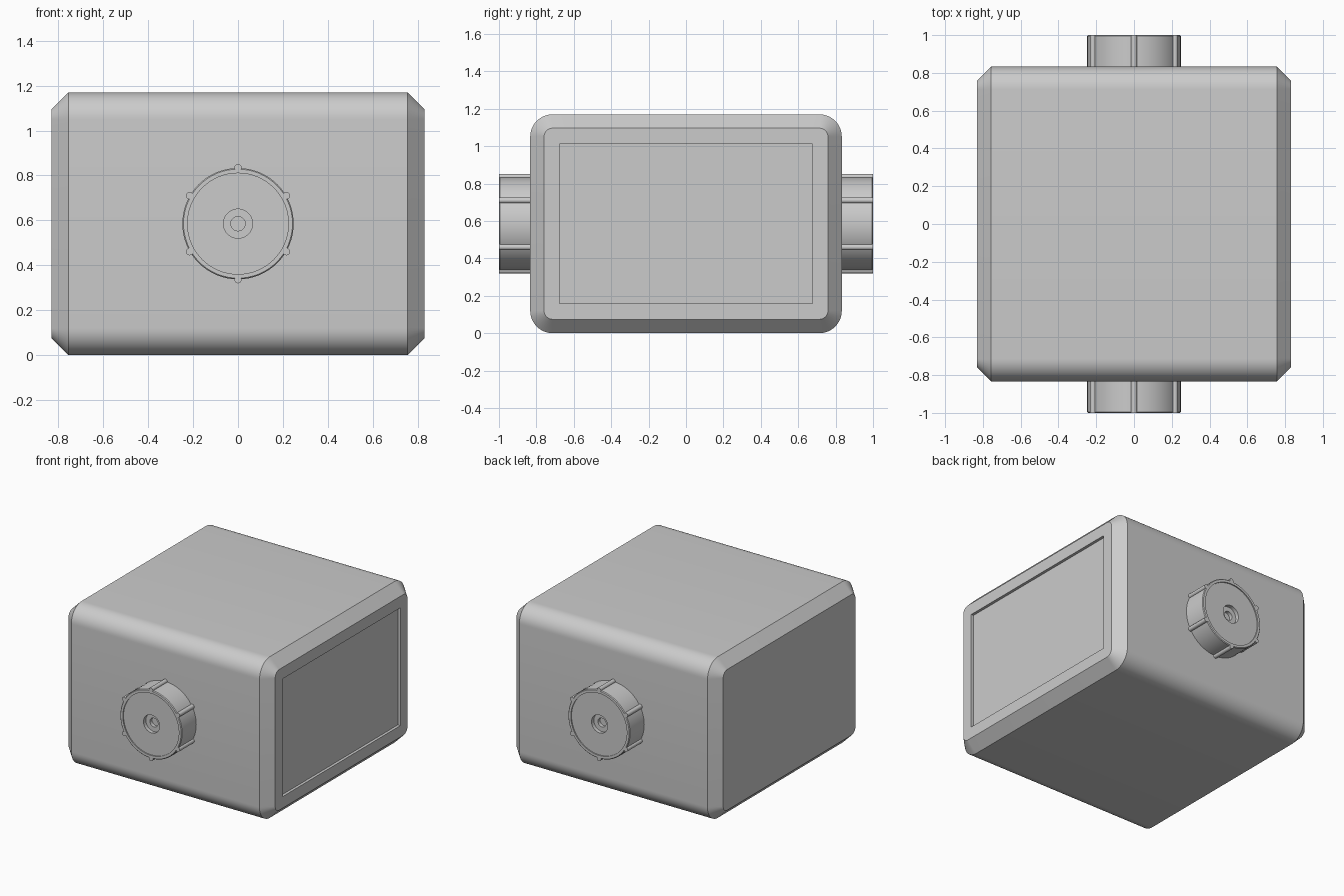
import bpy, bmesh, math
from mathutils import Matrix, Vector

old = bpy.data.objects.get("Cube")
if old:
    bpy.data.objects.remove(old, do_unlink=True)

grey = bpy.data.materials.new("plain grey")
grey.use_nodes = True
colour = (0.6, 0.6, 0.6, 1)
grey.diffuse_color = colour
grey.node_tree.nodes["Principled BSDF"].inputs["Base Color"].default_value = colour

MID_Z = 0.585


def finish(bm, name):
    bmesh.ops.recalc_face_normals(bm, faces=bm.faces[:])
    mesh = bpy.data.meshes.new(name)
    bm.to_mesh(mesh)
    bm.free()
    mesh.materials.append(grey)
    obj = bpy.data.objects.new(name, mesh)
    bpy.context.collection.objects.link(obj)
    return obj


def smooth(obj):
    bpy.ops.object.select_all(action="DESELECT")
    obj.select_set(True)
    bpy.context.view_layer.objects.active = obj
    bpy.ops.object.shade_smooth_by_angle(angle=math.radians(25))


def bridge(bm, a, b):
    for i in range(len(a)):
        j = (i + 1) % len(a)
        bm.faces.new((a[i], a[j], b[j], b[i]))


def rounded_loop(bm, x, half_y, half_z, radius, steps=12):
    """Rounded rectangle across x, centred on the case."""
    loop = []
    for k, (sy, sz) in enumerate(((1, 1), (-1, 1), (-1, -1), (1, -1))):
        for i in range(steps + 1):
            a = math.pi / 2 * (k + i / steps)
            y = sy * (half_y - radius) + radius * math.cos(a)
            z = sz * (half_z - radius) + radius * math.sin(a)
            loop.append(bm.verts.new((x, y, MID_Z + z)))
    return loop


# Case: rounded box along x with chamfered ends
bm = bmesh.new()
loops = [rounded_loop(bm, x, 0.833 - inset, MID_Z - inset, 0.12 - inset)
         for x, inset in ((-0.83, 0.074), (-0.756, 0), (0.756, 0), (0.83, 0.074))]
for a, b in zip(loops, loops[1:]):
    bridge(bm, a, b)
bm.faces.new(loops[0])
bm.faces.new(loops[-1])
case = finish(bm, "case")

# Shallow rectangular recess in the +x end
bm = bmesh.new()
bmesh.ops.create_cube(bm, size=1, matrix=Matrix.Translation((0.86, 0, MID_Z))
                      @ Matrix.Diagonal((0.1, 1.355, 0.855, 1)))
cutter = finish(bm, "recess_cutter")
cutter.hide_render = True
mod = case.modifiers.new("recess", "BOOLEAN")
mod.operation = "DIFFERENCE"
mod.solver = "EXACT"
mod.object = cutter
bpy.context.view_layer.objects.active = case
bpy.ops.object.modifier_apply(modifier="recess")
bpy.data.objects.remove(cutter, do_unlink=True)
smooth(case)

# Knob profile as (radius, depth), from the case out to the stepped centre hole
KNOB = [(0.248, 0.82), (0.248, 0.995), (0.243, 1.0), (0.225, 1.0), (0.225, 0.992),
        (0.065, 0.992), (0.065, 0.965), (0.032, 0.965), (0.032, 0.94)]
SIDES = 64


def make_knob(name, side):
    bm = bmesh.new()
    rings = []
    for r, y in KNOB:
        rings.append([bm.verts.new((r * math.cos(a), side * y, MID_Z + r * math.sin(a)))
                      for a in (math.tau * i / SIDES for i in range(SIDES))])
    for a, b in zip(rings, rings[1:]):
        bridge(bm, a, b)
    bm.faces.new(rings[-1])
    bm.faces.new(rings[0])
    smooth(finish(bm, name))

    # Six round grip ribs
    bm = bmesh.new()
    for i in range(6):
        a = math.radians(30 + 60 * i)
        place = Vector((0.25 * math.cos(a), side * 0.91, MID_Z + 0.25 * math.sin(a)))
        bmesh.ops.create_cone(bm, cap_ends=True, segments=20, radius1=0.016,
                              radius2=0.016, depth=0.18,
                              matrix=Matrix.Translation(place)
                              @ Matrix.Rotation(math.pi / 2, 4, "X"))
    smooth(finish(bm, name + "_ribs"))


make_knob("front_knob", -1)
make_knob("back_knob", 1)
